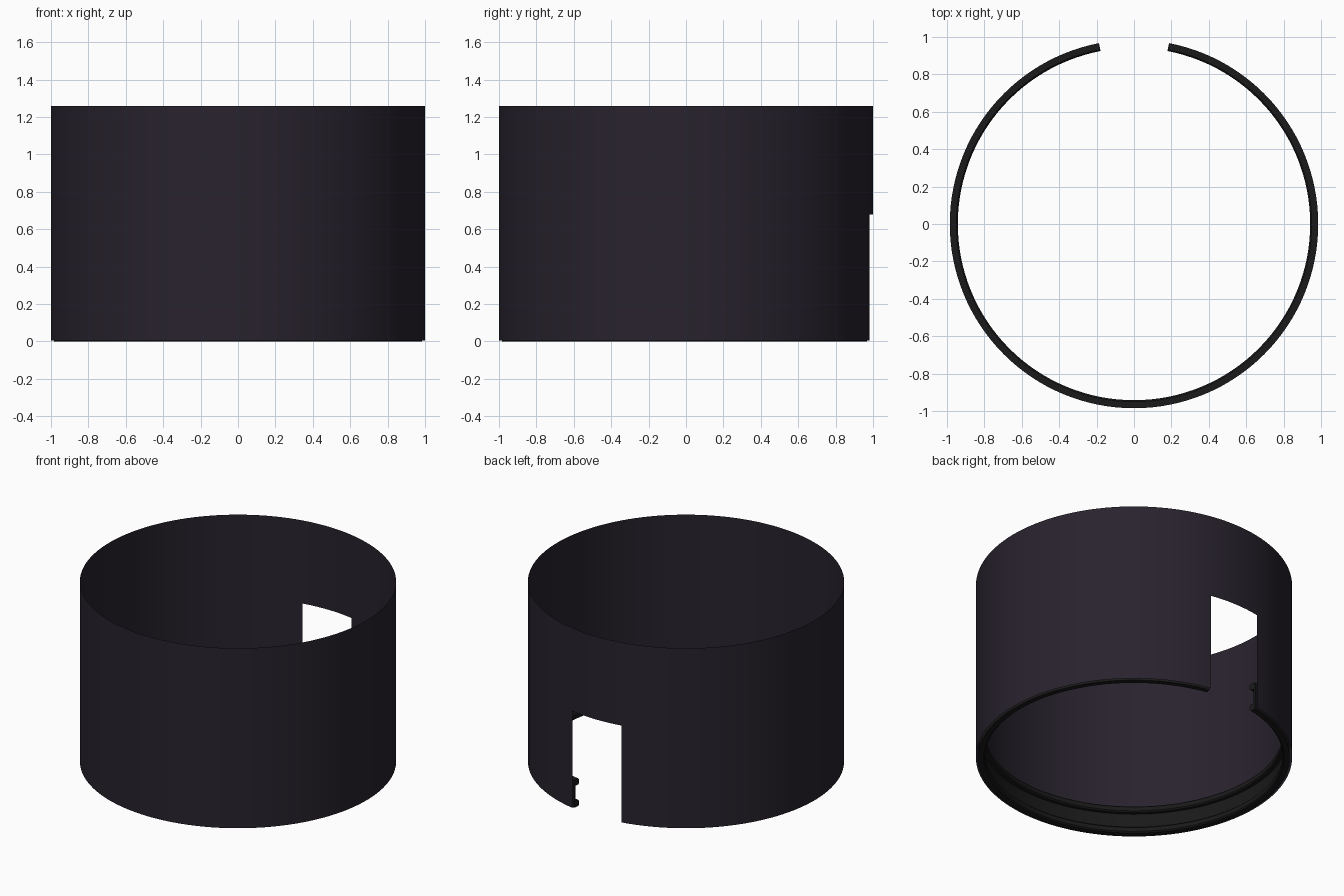
import bpy, bmesh, math

if "Cube" in bpy.data.objects:
    bpy.data.objects.remove(bpy.data.objects["Cube"])

HALF = math.asin(0.19)          # half angle of the rear opening
START = math.pi / 2 + HALF
SWEEP = 2 * math.pi - 2 * HALF


def material(name, rgb):
    m = bpy.data.materials.new(name)
    m.diffuse_color = (*rgb, 1)
    m.use_nodes = True
    m.node_tree.nodes["Principled BSDF"].inputs["Base Color"].default_value = m.diffuse_color
    return m


def finish(name, bm, mat):
    bmesh.ops.remove_doubles(bm, verts=bm.verts, dist=1e-5)
    me = bpy.data.meshes.new(name)
    bm.to_mesh(me)
    bm.free()
    ob = bpy.data.objects.new(name, me)
    bpy.context.collection.objects.link(ob)
    me.materials.append(mat)
    bpy.ops.object.select_all(action='DESELECT')
    ob.select_set(True)
    bpy.context.view_layer.objects.active = ob
    bpy.ops.object.shade_smooth_by_angle(angle=math.radians(30))
    return ob


def revolve(bm, profile, start, sweep, steps, closed=False):
    """Sweep a (radius, z) profile round the z axis; cap closed profiles."""
    rows = []
    for i in range(steps + 1):
        a = start + sweep * i / steps
        rows.append([bm.verts.new((r * math.cos(a), r * math.sin(a), z))
                     for r, z in profile])
    n = len(profile)
    for p, q in zip(rows, rows[1:]):
        for j in range(n if closed else n - 1):
            k = (j + 1) % n
            bm.faces.new((p[j], q[j], q[k], p[k]))
    if closed:
        bm.faces.new(rows[0])
        bm.faces.new(rows[-1][::-1])


dark = material("dark_plum", (0.021, 0.016, 0.026))
black = material("black", (0.01, 0.01, 0.01))

# thin outer shell: lower wall is interrupted by the opening, upper is whole
bm = bmesh.new()
revolve(bm, [(1, 0.004), (1, 0.68), (1, 1.26)], START, SWEEP, 120)
revolve(bm, [(1, 0.68), (1, 1.26)], START - 2 * HALF, 2 * HALF, 8)
finish("outer_shell", bm, dark)

# inner channel ring with two ledges, split at the opening
bm = bmesh.new()
channel = [(0.985, 0.0), (0.95, 0.0), (0.942, 0.008), (0.942, 0.036),
           (0.95, 0.044), (0.972, 0.044), (0.972, 0.15), (0.95, 0.15),
           (0.942, 0.158), (0.942, 0.186), (0.95, 0.194), (0.985, 0.194)]
revolve(bm, channel[::-1], START, SWEEP, 120, closed=True)
bmesh.ops.recalc_face_normals(bm, faces=bm.faces)
finish("inner_channel_ring", bm, black)
